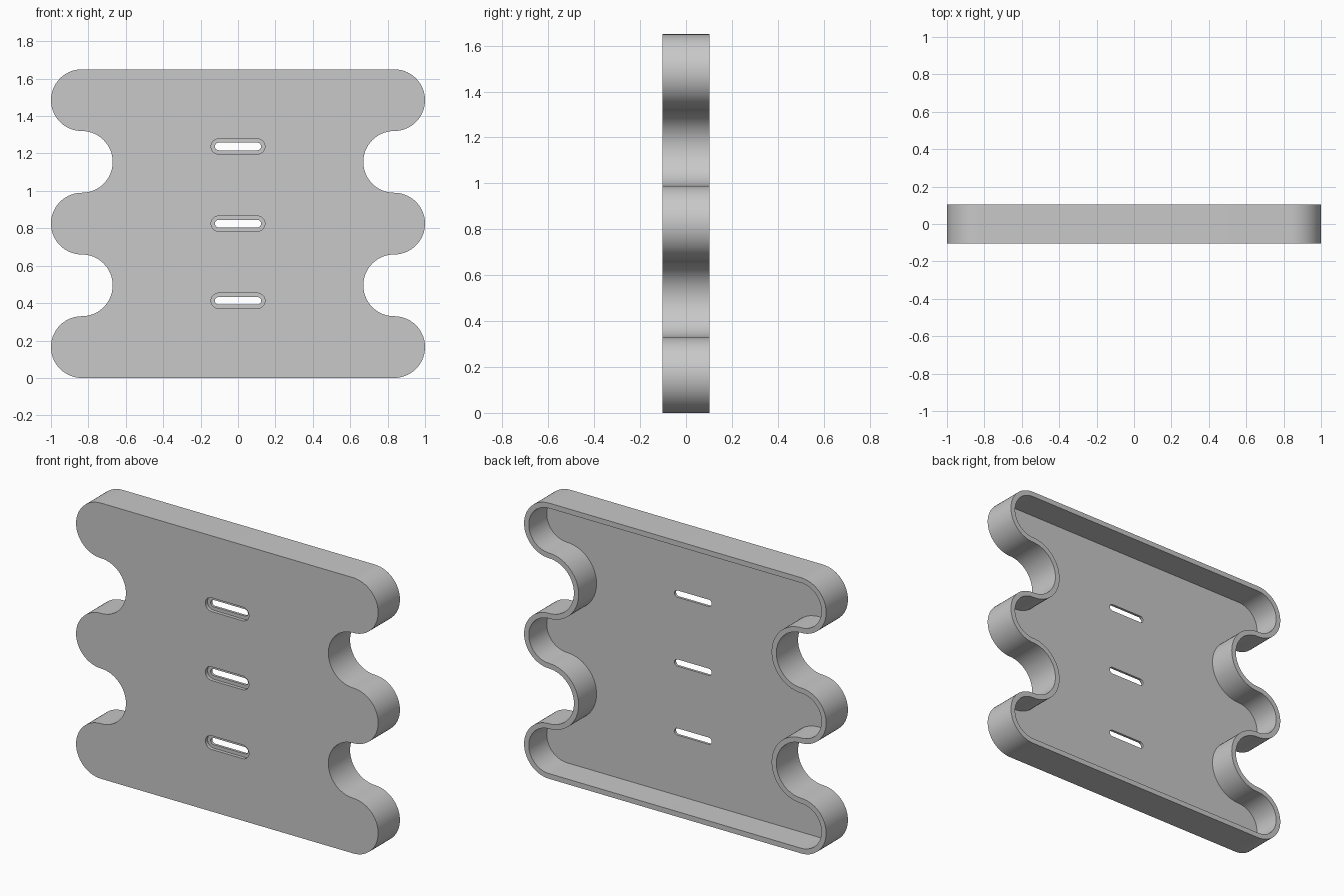
import bpy, bmesh, math

cube = bpy.data.objects.get("Cube")
if cube:
    bpy.data.objects.remove(cube, do_unlink=True)

R = 0.165            # radius of every lobe and notch
CX = 1 - R           # x of the lobe and notch centres
HALF = 0.103         # half the depth
WALL = 0.031
FLOOR = 0.036
STEP = 0.0206        # depth and width of the slot recess
SEG = 28

grey = bpy.data.materials.new("plain grey")
grey.use_nodes = True
COLOUR = (0.58, 0.58, 0.58, 1)
grey.diffuse_color = COLOUR
grey.node_tree.nodes["Principled BSDF"].inputs["Base Color"].default_value = COLOUR


def wavy_outline(inset):
    """Lobes and notches up the left side, mirrored down the other."""
    side = []
    for i in range(5):
        lobe = i % 2 == 0
        rad = R - inset if lobe else R + inset
        for k in range(0 if i == 0 else 1, SEG + 1):
            a = math.pi * (k / SEG - 0.5)
            x = math.cos(a) * rad * (1 if lobe else -1)
            side.append((CX + x, R * (2 * i + 1) + rad * math.sin(a)))
    return side + [(-x, z) for x, z in reversed(side)]


def slot_outline(half_width, rad, z):
    """Rounded slot lying along x."""
    end = []
    for k in range(17):
        a = math.pi * (k / 16 - 0.5)
        end.append((half_width - rad + rad * math.cos(a), rad * math.sin(a)))
    return [(x, z + h) for x, h in end] + [(-x, z + h) for x, h in reversed(end)]


def loft(name, loops):
    """Join (outline, y) loops in order and close both ends."""
    bm = bmesh.new()
    rings = [[bm.verts.new((x, y, z)) for x, z in pts] for pts, y in loops]
    for a, b in zip(rings, rings[1:]):
        for i in range(len(a)):
            j = (i + 1) % len(a)
            bm.faces.new((a[i], a[j], b[j], b[i]))
    bm.faces.new(rings[0])
    bm.faces.new(rings[-1])
    bmesh.ops.recalc_face_normals(bm, faces=bm.faces)
    mesh = bpy.data.meshes.new(name)
    bm.to_mesh(mesh)
    bm.free()
    mesh.materials.append(grey)
    obj = bpy.data.objects.new(name, mesh)
    bpy.context.collection.objects.link(obj)
    return obj


# Open-backed tray: outer wall, rim, inner wall and floor
outer, inner = wavy_outline(0), wavy_outline(WALL)
plate = loft("wavy_plate", [(outer, -HALF), (outer, HALF),
                            (inner, HALF), (inner, FLOOR - HALF)])
bpy.ops.object.select_all(action='DESELECT')
plate.select_set(True)
bpy.context.view_layer.objects.active = plate

# Three slots with a stepped recess on the front
for n in (1, 2, 3):
    z = n * R * 2.5
    wide = slot_outline(0.144, 0.041, z)
    narrow = slot_outline(0.144 - STEP, 0.041 - STEP, z)
    cutter = loft("slot_cutter", [(wide, -HALF - 0.05), (wide, STEP - HALF),
                                  (narrow, STEP - HALF), (narrow, 0)])
    cutter.hide_render = True
    cut = plate.modifiers.new("slot", 'BOOLEAN')
    cut.operation = 'DIFFERENCE'
    cut.solver = 'EXACT'
    cut.object = cutter
    bpy.ops.object.modifier_apply(modifier=cut.name)
    bpy.data.objects.remove(cutter, do_unlink=True)

bpy.ops.object.shade_smooth_by_angle(angle=math.radians(30))
